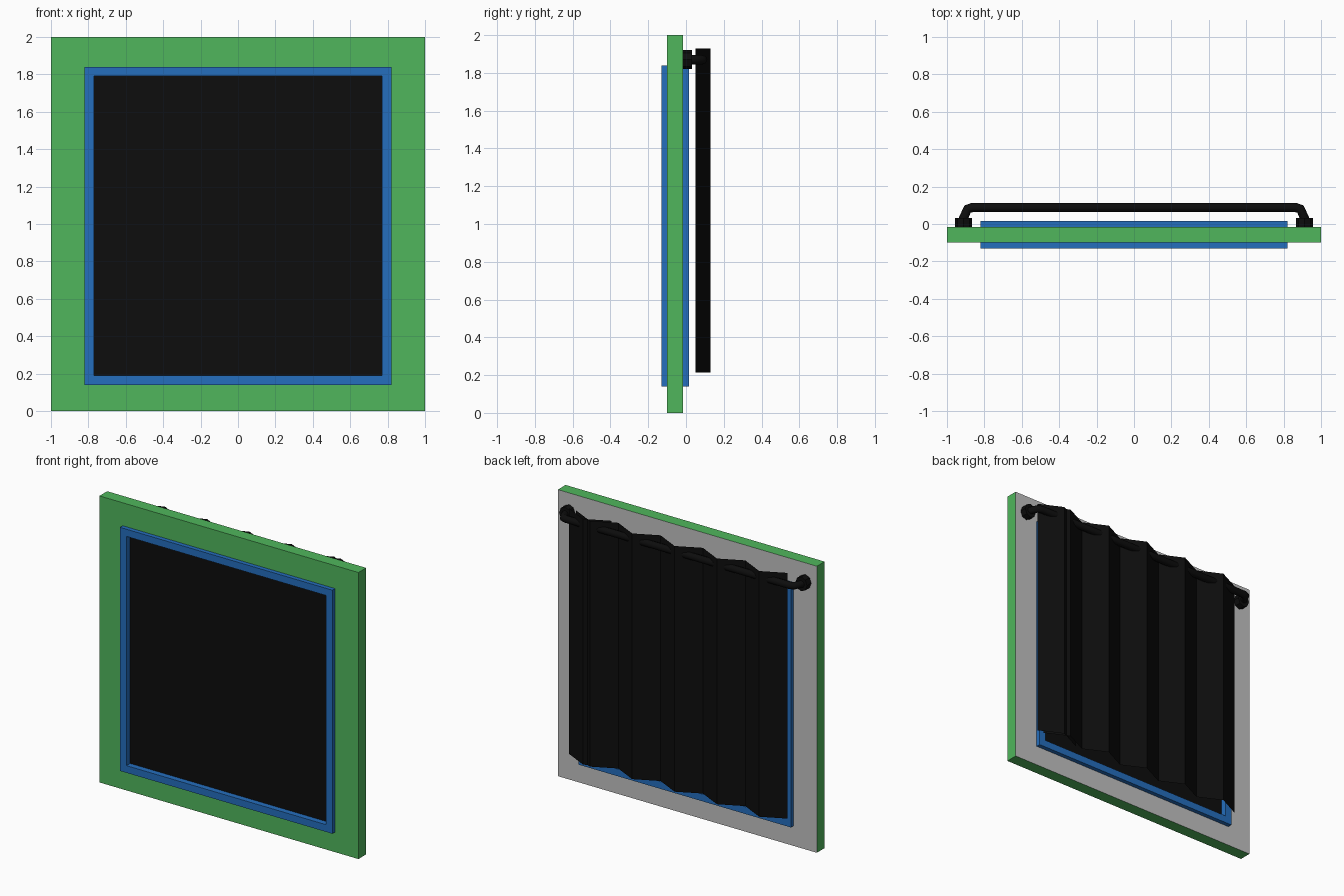
import bpy
import bmesh

cube = bpy.data.objects.get("Cube")
if cube:
    bpy.data.objects.remove(cube, do_unlink=True)


def material(name, rgb):
    m = bpy.data.materials.new(name)
    m.use_nodes = True
    m.diffuse_color = (*rgb, 1)
    m.node_tree.nodes["Principled BSDF"].inputs["Base Color"].default_value = (*rgb, 1)
    return m


GREEN = material("green paint", (0.08, 0.47, 0.107))
GREY = material("grey plaster", (0.54, 0.54, 0.54))
BLUE = material("blue frame", (0.018, 0.156, 0.515))
BLACK = material("black", (0.004, 0.004, 0.004))


def add_object(name, bm, *mats):
    mesh = bpy.data.meshes.new(name)
    bm.to_mesh(mesh)
    bm.free()
    for m in mats:
        mesh.materials.append(m)
    ob = bpy.data.objects.new(name, mesh)
    bpy.context.collection.objects.link(ob)
    return ob


def rectangle(x, z0, z1):
    return [(-x, z0), (x, z0), (x, z1), (-x, z1)]


def ring(outer, inner, y0, y1):
    """Rectangular frame with an opening, between two depths."""
    bm = bmesh.new()
    loops = [[bm.verts.new((x, y, z)) for x, z in rect]
             for rect, y in ((outer, y0), (outer, y1), (inner, y1), (inner, y0))]
    for k in range(4):
        a, b = loops[k], loops[(k + 1) % 4]
        for i in range(4):
            j = (i + 1) % 4
            bm.faces.new((a[i], a[j], b[j], b[i]))
    bmesh.ops.recalc_face_normals(bm, faces=bm.faces)
    return bm


# Wall panel with a window opening; the back is bare plaster
frame_rect = rectangle(0.82, 0.14, 1.84)
pane_rect = rectangle(0.77, 0.19, 1.79)
bm = ring(rectangle(1, 0, 2), frame_rect, -0.1, -0.015)
for f in bm.faces:
    f.material_index = 1 if f.normal.y > 0.9 else 0
add_object("wall", bm, GREEN, GREY)

# Window frame and pane
add_object("window_frame", ring(frame_rect, pane_rect, -0.13, 0.015), BLUE)
bm = bmesh.new()
bmesh.ops.create_cube(bm, size=1)
for v in bm.verts:
    v.co = (v.co.x * 1.54, -0.057 + v.co.y * 0.065, 0.99 + v.co.z * 1.6)
add_object("window_pane", bm, BLACK)


# Pleated curtain panels
def curtain(name, start, pleats, step=0.1635):
    bm = bmesh.new()
    previous = None
    for i in range(pleats * 2 + 1):
        x, y = start + i * step, 0.13 if i % 2 else 0.05
        pair = [bm.verts.new((x, y, z)) for z in (0.215, 1.93)]
        if previous:
            bm.faces.new((pair[0], previous[0], previous[1], pair[1]))
        previous = pair
    add_object(name, bm, BLACK)


curtain("curtain", -0.82, 5)
curtain("curtain_overlap", 0.54, 1)

# Curtain rod with bent ends
ROD_Z = 1.87
half = [(0.912, 0.0), (0.912, 0.03), (0.89, 0.08), (0.865, 0.088)]
path = [(-x, y) for x, y in half] + half[::-1]
curve = bpy.data.curves.new("curtain_rod", "CURVE")
curve.dimensions = "3D"
curve.bevel_depth = 0.025
curve.bevel_resolution = 2
curve.use_fill_caps = True
spline = curve.splines.new("POLY")
spline.points.add(len(path) - 1)
for point, (x, y) in zip(spline.points, path):
    point.co = (x, y, ROD_Z, 1)
curve.materials.append(BLACK)
bpy.context.collection.objects.link(bpy.data.objects.new("curtain_rod", curve))

# Octagonal wall mounts
for side, name in ((-1, "right_rod_mount"), (1, "left_rod_mount")):
    bm = bmesh.new()
    bmesh.ops.create_cone(bm, cap_ends=True, segments=8, radius1=0.05, radius2=0.05, depth=0.05)
    for v in bm.verts:
        x, y, z = v.co
        v.co = (side * 0.912 + x * 0.9, 0.007 + z, ROD_Z + y)
    bmesh.ops.recalc_face_normals(bm, faces=bm.faces)
    add_object(name, bm, BLACK)
